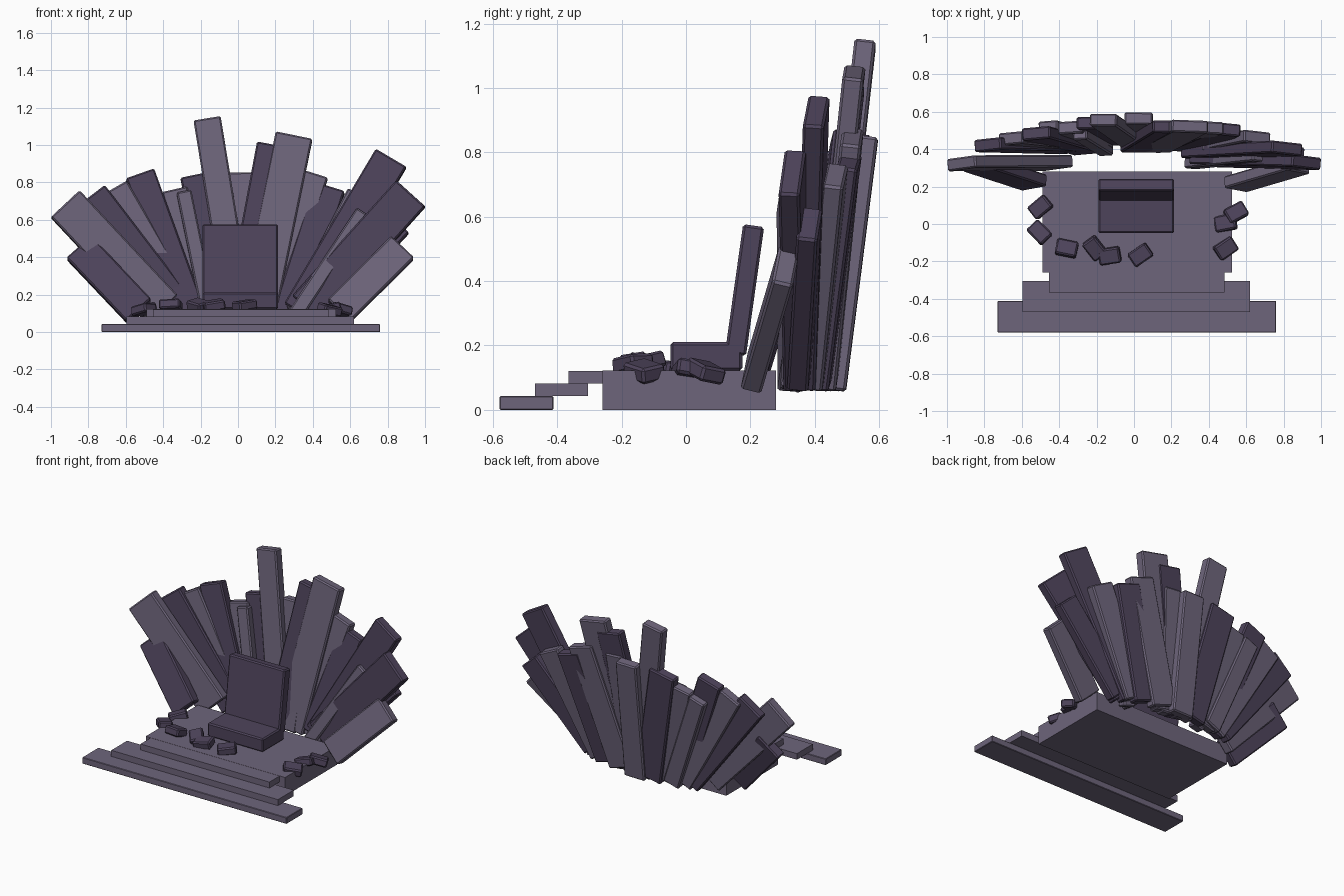
import bpy
import random
from mathutils import Matrix, Vector, Euler

random.seed(4)
default = bpy.data.objects.get("Cube")
if default:
    bpy.data.objects.remove(default)


def make_material(name, colour):
    mat = bpy.data.materials.new(name)
    mat.use_nodes = True
    mat.diffuse_color = colour
    mat.node_tree.nodes["Principled BSDF"].inputs["Base Color"].default_value = colour
    return mat


light = make_material("light stone", (0.155, 0.13, 0.198, 1))
dark = make_material("dark stone", (0.076, 0.057, 0.105, 1))


def block(name, centre, size, mat, rotation=None, bevel=0.0):
    """Box of a given size, optionally turned and with softened edges."""
    bpy.ops.mesh.primitive_cube_add(size=1)
    obj = bpy.context.object
    obj.name = name
    turn = rotation.to_4x4() if rotation else Matrix()
    obj.data.transform(turn @ Matrix.Diagonal((*size, 1)))
    obj.location = centre
    obj.data.materials.append(mat)
    if bevel:
        mod = obj.modifiers.new("edge", "BEVEL")
        mod.width = bevel
        mod.segments = 1
    return obj


def span(name, x, y, z, mat, bevel=0.0):
    """Upright box given by its extent on each axis."""
    axes = (x, y, z)
    return block(name, [sum(a) / 2 for a in axes], [a[1] - a[0] for a in axes], mat, None, bevel)


# Platform and steps
span("platform", (-.49, .525), (-.26, .28), (0, .122), light)
span("lower_step", (-.73, .76), (-.58, -.412), (0, .042), light, .003)
span("middle_step", (-.595, .62), (-.47, -.305), (.042, .082), light)
span("upper_step", (-.455, .485), (-.365, -.2), (.082, .121), light)

# Seat
span("seat", (-.19, .215), (-.048, .175), (.122, .21), dark, .008)
block("seat_back", (.0125, .182, .372), (.405, .066, .405), dark,
      Euler((-.14, 0, 0)).to_matrix(), .008)


def slab(name, base_x, tip_x, tip_z, width, mat, shift=0.0):
    """Leaning slab whose foot and tip both follow a curved wall."""
    tip = Vector((tip_x, .55 - .25 * tip_x ** 2 + .1 * (tip_z - .8) + shift, tip_z))
    lean = abs(tip_x - base_x) / (tip - Vector((base_x, tip.y, 0))).length
    base = Vector((base_x, .455 - .8 * base_x ** 2 + shift, .06 + lean * width / 2))
    axis = (tip - base).normalized()
    side = Vector((.35 * base_x, 1, 0)).cross(axis).normalized()
    back = axis.cross(side)
    turn = Matrix((side, back, axis)).transposed()
    block(name, (tip + base) / 2, (width, .066, (tip - base).length), mat, turn, .008)


# Fan of slabs: foot x, tip x, tip height, width, material, depth shift
left_slabs = [
    (-.53, -.85, .45, .18, dark, -.01),
    (-.40, -.925, .685, .21, light),
    (-.31, -.785, .73, .18, dark, .035),
    (-.27, -.66, .77, .15, light, .02),
    (-.25, -.525, .845, .16, dark),
    (-.22, -.46, .72, .11, light, .03),
    (-.18, -.34, .76, .14, light),
    (-.15, -.29, .75, .08, light, -.04),
    (-.06, -.22, .84, .18, dark),
    (.01, -.165, 1.14, .147, light, -.02),
]
right_slabs = [
    (.54, .88, .45, .17, light, -.01),
    (.37, .925, .74, .21, dark),
    (.42, .86, .58, .15, dark, .04),
    (.33, .82, .93, .19, dark, .01),
    (.30, .67, .64, .08, light, -.055),
    (.33, .66, .73, .16, light, .03),
    (.33, .41, .35, .08, light, -.04),
    (.27, .49, .775, .17, dark, .02),
    (.15, .395, .85, .18, light),
    (.10, .30, 1.05, .2, light, -.03),
    (.01, .185, 1.0, .17, dark, -.04),
    (.09, .15, .86, .12, light, -.035),
    (.03, .025, .85, .15, light, .01),
]
for side_name, slabs in (("left", right_slabs), ("right", left_slabs)):
    for number, values in enumerate(slabs):
        slab(f"{side_name}_slab_{number}", *values)

# Rubble around the seat: x, y, turn
rubble = [(-.5, .09, .7), (-.505, -.045, -.8), (-.36, -.13, -.2), (-.21, -.13, -.9),
          (-.13, -.17, .15), (.035, -.165, .6), (.49, .005, .2), (.545, .06, .5),
          (.49, -.13, .6)]
for number, (x, y, turn) in enumerate(rubble):
    tilt = Euler((random.uniform(-.3, .3), random.uniform(-.3, .3), turn))
    height = .12 if abs(x) > .48 else .143
    block(f"rubble_{number}", (x, y, height), (.115, .085, .05), dark, tilt.to_matrix(), .008)
